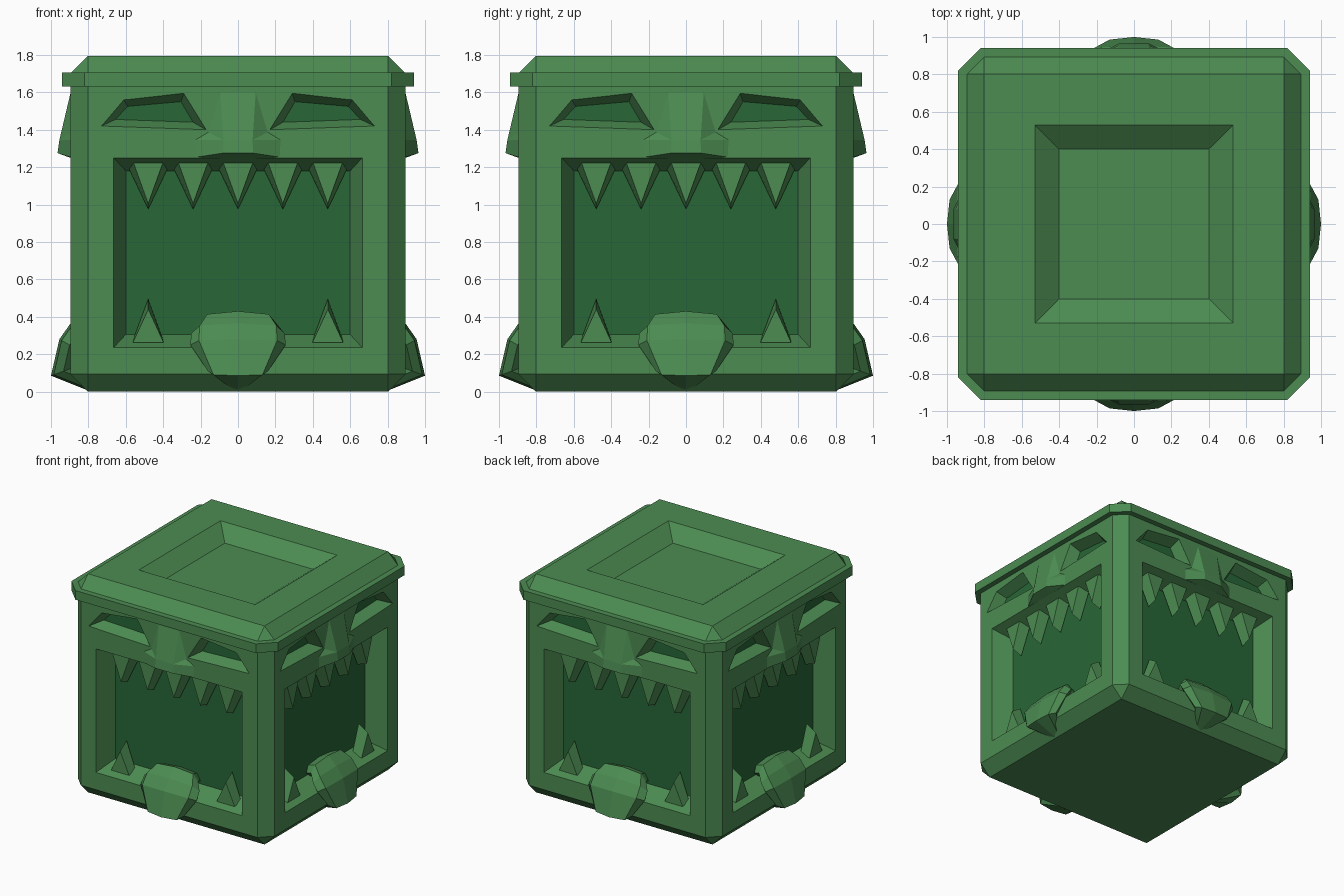
import bpy, bmesh, math

if "Cube" in bpy.data.objects:
    bpy.data.objects.remove(bpy.data.objects["Cube"])


def material(name, rgb):
    m = bpy.data.materials.new(name)
    m.diffuse_color = (*rgb, 1)
    m.use_nodes = True
    m.node_tree.nodes["Principled BSDF"].inputs["Base Color"].default_value = m.diffuse_color
    return m


GREEN = material("green_stone", (0.072, 0.262, 0.084))
DARK = material("dark_green", (0.021, 0.135, 0.037))
H = 0.895      # half width of the body


def finish(name, bm):
    bmesh.ops.recalc_face_normals(bm, faces=bm.faces)
    me = bpy.data.meshes.new(name)
    bm.to_mesh(me)
    bm.free()
    me.materials.append(GREEN)
    ob = bpy.data.objects.new(name, me)
    bpy.context.collection.objects.link(ob)
    return ob


def loft(bm, rings, closed=False):
    """Skin between point rings; cap the ends or close the loop."""
    vs = [[bm.verts.new(p) for p in r] for r in rings]
    n = len(rings[0])
    pairs = list(zip(vs, vs[1:])) + ([(vs[-1], vs[0])] if closed else [])
    for a, b in pairs:
        for i in range(n):
            j = (i + 1) % n
            bm.faces.new((a[i], a[j], b[j], b[i]))
    if not closed:
        bm.faces.new(vs[0])
        bm.faces.new(vs[-1])


def four_sides(ob):
    for k in range(1, 4):
        c = ob.copy()
        c.name = f"{ob.name}_{k}"
        c.rotation_euler.z = k * math.pi / 2
        bpy.context.collection.objects.link(c)


def cutter(bm, outer, inner, extend=0.2):
    start = [tuple(o + (o - i) * extend for o, i in zip(p, q)) for p, q in zip(outer, inner)]
    loft(bm, [start, inner])


# body block with chamfered edges
bm = bmesh.new()
bmesh.ops.create_cube(bm, size=1)
for v in bm.verts:
    v.co = (v.co.x * 2 * H, v.co.y * 2 * H, (v.co.z + 0.5) * 1.795)
bmesh.ops.bevel(bm, geom=list(bm.edges), offset=0.093, segments=1, affect='EDGES')
body = finish("body", bm)

# recesses: mouth and two slanted eyes on one side, spun round four times
bm = bmesh.new()


def at(y, pts):
    return [(x, y, z) for x, z in pts]


def rect(w, lo, hi):
    return [(-w, lo), (w, lo), (w, hi), (-w, hi)]


cutter(bm, at(-H, rect(0.665, 0.235, 1.25)), at(-0.735, rect(0.60, 0.305, 1.18)))
eye_out = [(0.73, 1.42), (0.61, 1.56), (0.29, 1.595), (0.17, 1.40)]
eye_in = [(0.655, 1.455), (0.59, 1.525), (0.305, 1.55), (0.24, 1.44)]
for s in (-1, 1):
    cutter(bm, at(-H, [(s * x, z) for x, z in eye_out]),
           at(-0.805, [(s * x, z) for x, z in eye_in]))
geo = bm.verts[:] + bm.edges[:] + bm.faces[:]
bmesh.ops.spin(bm, geom=geo, cent=(0, 0, 0), axis=(0, 0, 1), angle=math.tau * 0.75,
               steps=3, use_duplicate=True)


# top recess
def square(w, z):
    return [(-w, -w, z), (w, -w, z), (w, w, z), (-w, w, z)]


cutter(bm, square(0.53, 1.795), square(0.40, 1.695))
cut = finish("recess_cutter", bm)
cut.hide_render = True
mod = body.modifiers.new("recesses", 'BOOLEAN')
mod.object = cut
mod.operation = 'DIFFERENCE'
mod.solver = 'EXACT'
bpy.context.view_layer.objects.active = body
bpy.ops.object.modifier_apply(modifier=mod.name)
bpy.data.objects.remove(cut)

# recess floors facing straight outward are dark
body.data.materials.clear()
body.data.materials.append(GREEN)
body.data.materials.append(DARK)
for p in body.data.polygons:
    flat = max(abs(p.normal.x), abs(p.normal.y)) > 0.995
    p.material_index = int(flat and max(abs(p.center.x), abs(p.center.y)) < 0.85)


# rim band around the top
def octagon(w, c, z):
    a = w - c
    return [(a, -w, z), (w, -a, z), (w, a, z), (a, w, z),
            (-a, w, z), (-w, a, z), (-w, -a, z), (-a, -w, z)]


bm = bmesh.new()
loft(bm, [octagon(0.86, 0.11, 1.63), octagon(0.94, 0.12, 1.63),
          octagon(0.94, 0.12, 1.705), octagon(0.86, 0.11, 1.705)], closed=True)
finish("rim", bm)

# nose with flared nostrils and upper lip
half = [(0.096, -0.89, 1.62), (0.078, -0.955, 1.345), (0.165, -0.89, 1.39),
        (0.24, -0.89, 1.345), (0.08, -0.965, 1.275), (0.235, -0.89, 1.252),
        (0.08, -0.89, 1.248)]
bm = bmesh.new()
R = [bm.verts.new(p) for p in half]
L = [bm.verts.new((-x, y, z)) for x, y, z in half]
for S in (R, L):
    for f in ((0, 1, 2), (2, 1, 3), (1, 3, 5, 4), (4, 5, 6)):
        bm.faces.new([S[i] for i in f])
for a, b in ((0, 1), (1, 4), (4, 6)):
    bm.faces.new((R[a], L[a], L[b], R[b]))
back = (0, 2, 3, 5, 6)
bm.faces.new([R[i] for i in back] + [L[i] for i in reversed(back)])
four_sides(finish("nose", bm))


# teeth: tapered triangular wedges
def tooth(bm, x, front, rear):
    loft(bm, [at(y, [(x - w, base), (x + w, base), (x, tip)]) for y, w, base, tip in (front, rear)])


bm = bmesh.new()
for i in range(-2, 3):
    tooth(bm, i * 0.24, (-0.835, 0.078, 1.222, 1.005), (-0.75, 0.105, 1.195, 0.975))
four_sides(finish("upper_teeth", bm))

bm = bmesh.new()
for s in (-1, 1):
    tooth(bm, s * 0.48, (-0.845, 0.082, 0.262, 0.44), (-0.76, 0.08, 0.28, 0.495))
four_sides(finish("lower_teeth", bm))

# tongue hanging over the lower lip: y, z, half width along the path
path = [(-0.74, 0.40, 0.18), (-0.82, 0.43, 0.20), (-0.895, 0.365, 0.25),
        (-0.955, 0.28, 0.255), (-1.0, 0.085, 0.16), (-0.80, 0.005, 0.04)]
cy, cz = -0.76, 0.17
bm = bmesh.new()
rings = []
for y, z, w in path:
    ring = []
    for u, k in ((-1, 0.72), (-0.82, 0.94), (0, 1), (0.82, 0.94), (1, 0.72)):
        ring.append((u * w, cy + (y - cy) * k, cz + (z - cz) * k))
    ring.append((0, cy, cz))
    rings.append(ring)
loft(bm, rings)
bmesh.ops.remove_doubles(bm, verts=bm.verts, dist=0.0005)
four_sides(finish("tongue", bm))
